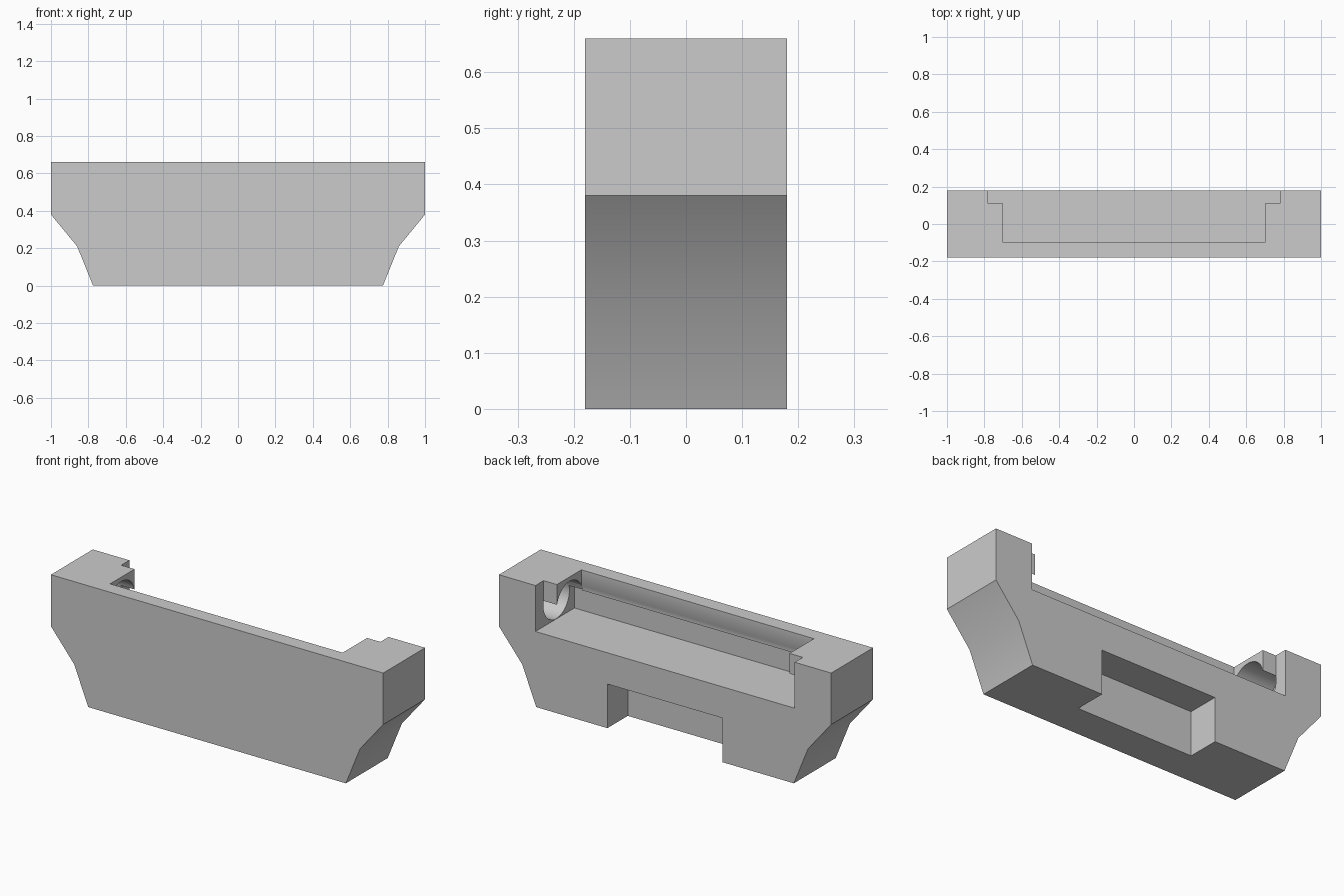
import bpy, bmesh, math
from mathutils import Matrix

cube = bpy.data.objects.get("Cube")
if cube:
    bpy.data.objects.remove(cube, do_unlink=True)

grey = bpy.data.materials.new("plain grey")
grey.use_nodes = True
colour = (0.6, 0.6, 0.6, 1)
grey.diffuse_color = colour
grey.node_tree.nodes["Principled BSDF"].inputs["Base Color"].default_value = colour


def finish(name, bm):
    bmesh.ops.recalc_face_normals(bm, faces=bm.faces[:])
    mesh = bpy.data.meshes.new(name)
    bm.to_mesh(mesh)
    bm.free()
    mesh.materials.append(grey)
    obj = bpy.data.objects.new(name, mesh)
    bpy.context.collection.objects.link(obj)
    return obj


def box(name, x, y0, y1, z0, z1):
    """Box spanning -x to x."""
    bm = bmesh.new()
    place = (Matrix.Translation((0, (y0 + y1) / 2, (z0 + z1) / 2))
             @ Matrix.Diagonal((2 * x, y1 - y0, z1 - z0, 1)))
    bmesh.ops.create_cube(bm, size=1, matrix=place)
    return finish(name, bm)


def bore(name, x0, x1, z, radius):
    """Cylinder lying along x."""
    bm = bmesh.new()
    place = (Matrix.Translation(((x0 + x1) / 2, 0, z))
             @ Matrix.Rotation(math.pi / 2, 4, 'Y'))
    bmesh.ops.create_cone(bm, cap_ends=True, segments=48, radius1=radius,
                          radius2=radius, depth=abs(x1 - x0), matrix=place)
    return finish(name, bm)


# Body: mirrored side profile pushed through the depth
half = [(0.775, 0), (0.86, 0.21), (1, 0.38), (1, 0.66)]
outline = half + [(-x, z) for x, z in reversed(half)]
bm = bmesh.new()
front = bm.faces.new([bm.verts.new((x, -0.18, z)) for x, z in outline])
pushed = bmesh.ops.extrude_face_region(bm, geom=[front])["geom"]
bmesh.ops.translate(bm, vec=(0, 0.36, 0),
                    verts=[g for g in pushed if isinstance(g, bmesh.types.BMVert)])
body = finish("holder_body", bm)

# Tray with undercut, stepped top opening, bottom notch and end bores
cutters = [
    box("tray_undercut", 0.78, -0.155, 0.3, 0.41, 0.55),
    box("top_opening", 0.70, -0.10, 0.25, 0.5, 0.8),
    box("rear_opening", 0.78, 0.11, 0.28, 0.48, 0.82),
    box("bottom_notch", 0.347, 0.005, 0.3, -0.1, 0.24),
]
for side, label in ((1, "left"), (-1, "right")):
    cutters.append(bore(label + "_bore", side * 0.697, side * 0.92, 0.524, 0.112))

for cutter in cutters:
    cutter.hide_render = True
    cut = body.modifiers.new(cutter.name, 'BOOLEAN')
    cut.operation = 'DIFFERENCE'
    cut.solver = 'EXACT'
    cut.object = cutter

# Bake the cuts and remove the helpers
bpy.context.view_layer.update()
baked = bpy.data.meshes.new_from_object(
    body.evaluated_get(bpy.context.evaluated_depsgraph_get()))
body.modifiers.clear()
body.data = baked
for cutter in cutters:
    bpy.data.objects.remove(cutter, do_unlink=True)

# Smooth the bores and flanks, keep the corners crisp
bpy.ops.object.select_all(action='DESELECT')
body.select_set(True)
bpy.context.view_layer.objects.active = body
bpy.ops.object.shade_smooth_by_angle(angle=math.radians(30))
